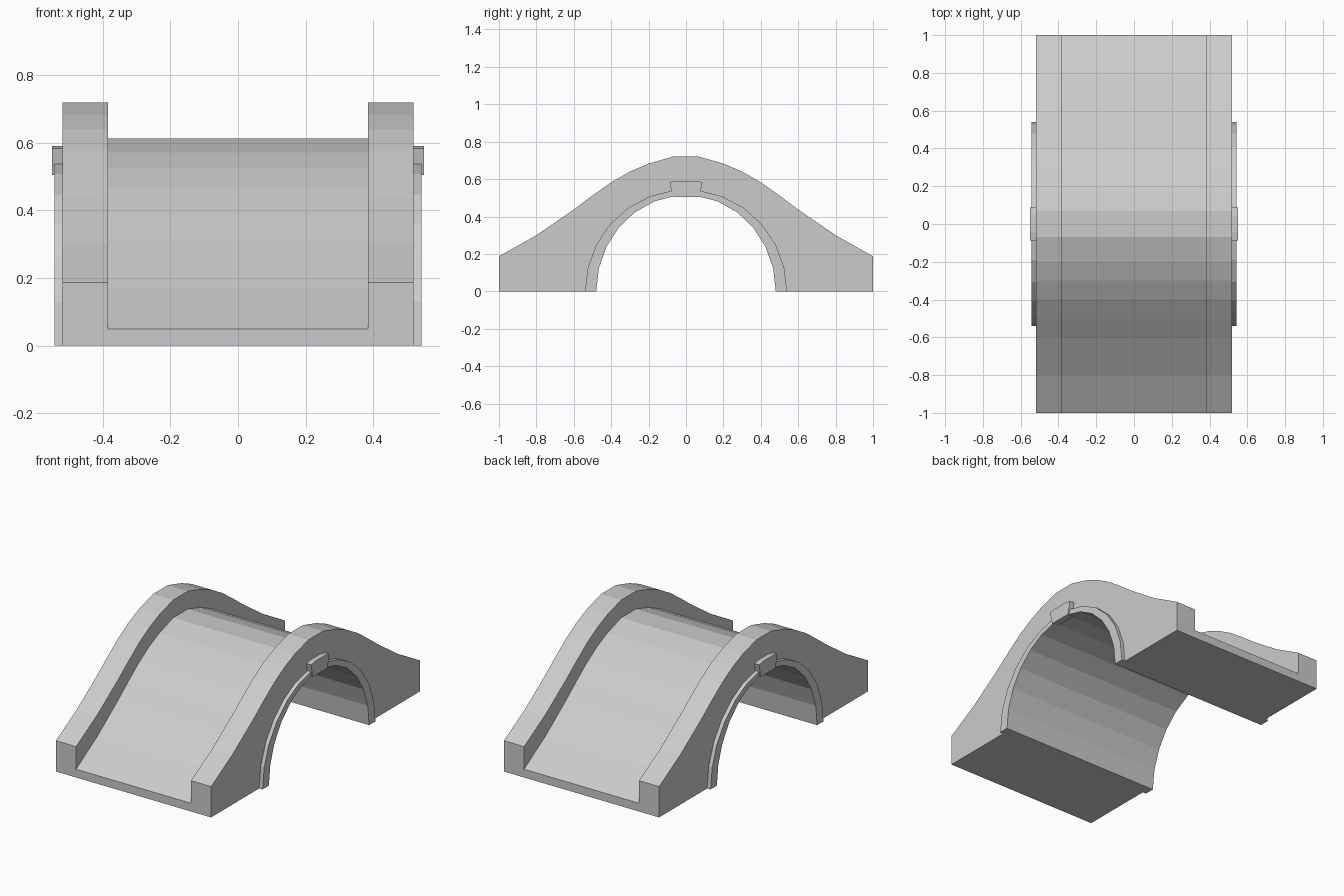
import bpy
import bmesh
import math

old = bpy.data.objects.get("Cube")
if old:
    bpy.data.objects.remove(old, do_unlink=True)

stone = bpy.data.materials.new("grey stone")
stone.use_nodes = True
GREY = (0.6, 0.6, 0.6, 1)
stone.diffuse_color = GREY
stone.node_tree.nodes["Principled BSDF"].inputs["Base Color"].default_value = GREY


def extrude_profile(name, profile, x0, x1):
    """Extrude a closed (y, z) outline from x0 to x1."""
    bm = bmesh.new()
    face = bm.faces.new([bm.verts.new((x0, y, z)) for y, z in profile])
    moved = bmesh.ops.extrude_face_region(bm, geom=[face])["geom"]
    verts = [v for v in moved if isinstance(v, bmesh.types.BMVert)]
    bmesh.ops.translate(bm, verts=verts, vec=(x1 - x0, 0, 0))
    bmesh.ops.recalc_face_normals(bm, faces=bm.faces)
    mesh = bpy.data.meshes.new(name)
    bm.to_mesh(mesh)
    bm.free()
    mesh.materials.append(stone)
    obj = bpy.data.objects.new(name, mesh)
    bpy.context.collection.objects.link(obj)
    return obj


def arch(half_width, height, segments=13):
    """Half-ellipse running from -y over the crown to +y."""
    angles = [math.pi * i / segments for i in range(segments + 1)]
    return [(-half_width * math.cos(a), height * math.sin(a)) for a in angles]


def mirrored(half):
    return half + [(-y, z) for y, z in reversed(half)]


# Humped outlines: the deck follows the parapet, slightly deeper at the ends
parapet_top = mirrored([(-1, 0.187), (-0.8, 0.30), (-0.6, 0.437), (-0.5, 0.512),
                        (-0.4, 0.583), (-0.3, 0.64), (-0.2, 0.683), (-0.07, 0.72)])
deck_top = [(y, z - 0.105 - 0.032 * abs(y)) for y, z in parapet_top]
opening = arch(0.48, 0.514)
under = list(reversed(opening))

# Roadway with the barrel vault beneath
extrude_profile("deck", deck_top + [(1, 0)] + under + [(-1, 0)], -0.385, 0.385)

# Side walls, arch rings and keystones
ring = arch(0.54, 0.544) + under
keystone = [(-0.07, 0.505), (-0.088, 0.584), (-0.045, 0.591),
            (0.045, 0.591), (0.088, 0.584), (0.07, 0.505)]
for side, s in (("left", 1), ("right", -1)):
    extrude_profile(side + "_parapet", parapet_top + [(1, 0)] + under + [(-1, 0)],
                    s * 0.385, s * 0.52)
    extrude_profile(side + "_arch_ring", ring, s * 0.515, s * 0.543)
    extrude_profile(side + "_keystone", keystone, s * 0.51, s * 0.551)
